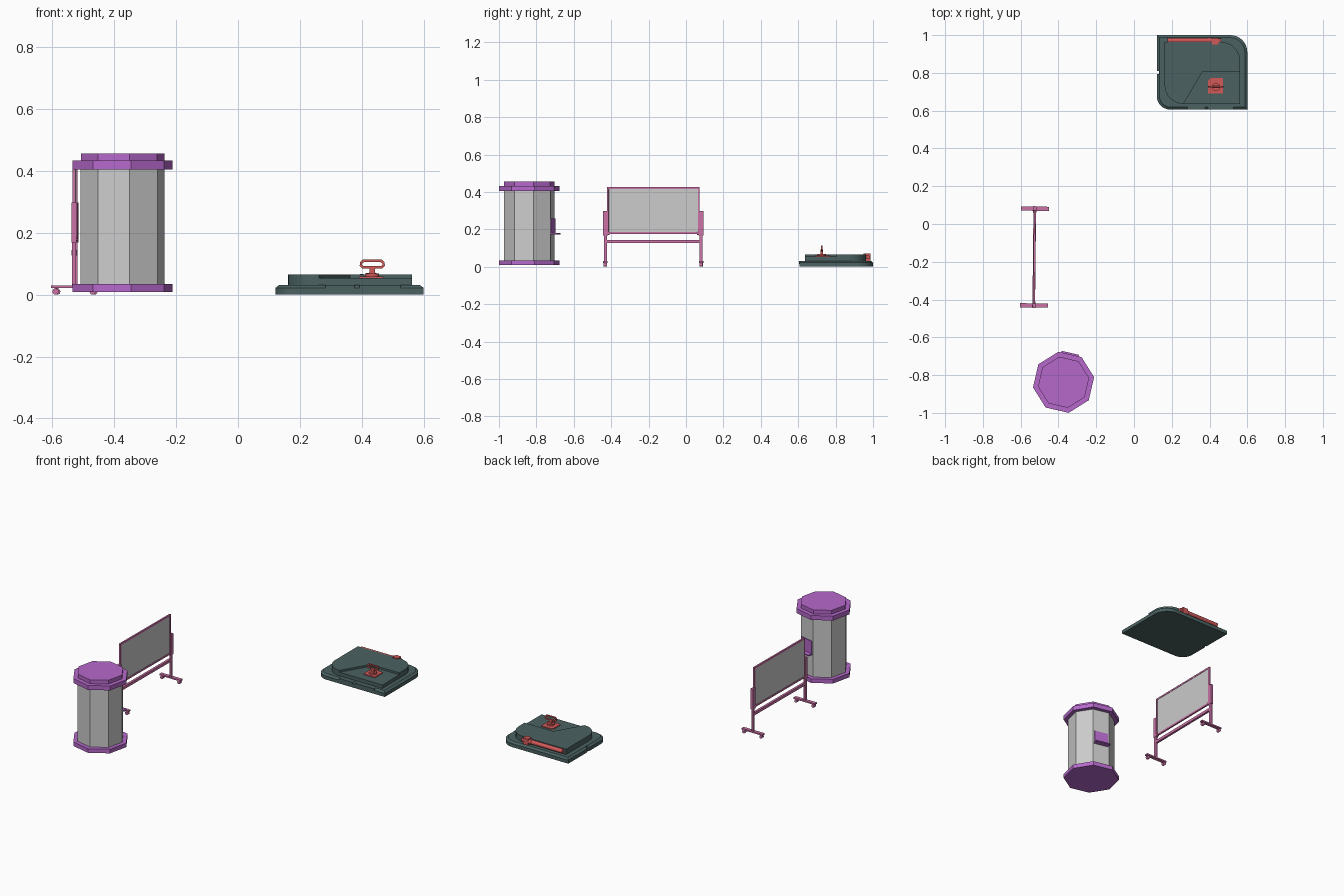
import bpy, bmesh
from math import sin, cos, pi, radians
from mathutils import Matrix, Vector

if "Cube" in bpy.data.objects:
    bpy.data.objects.remove(bpy.data.objects["Cube"])


def material(name, rgb):
    m = bpy.data.materials.new(name)
    m.diffuse_color = (*rgb, 1)
    m.use_nodes = True
    m.node_tree.nodes["Principled BSDF"].inputs["Base Color"].default_value = m.diffuse_color
    return m


PURPLE = material("purple", (0.47, 0.14, 0.60))
PINK = material("pink", (0.60, 0.17, 0.38))
TEAL = material("teal", (0.07, 0.12, 0.12))
RED = material("red", (0.65, 0.10, 0.10))
I = Matrix.Identity(4)


def finish(name, bm, mat=None, M=I):
    bmesh.ops.recalc_face_normals(bm, faces=bm.faces)
    bm.transform(M)
    me = bpy.data.meshes.new(name)
    bm.to_mesh(me)
    bm.free()
    ob = bpy.data.objects.new(name, me)
    bpy.context.collection.objects.link(ob)
    if mat:
        me.materials.append(mat)
    return ob


def box(name, lo, hi, mat=None, M=I):
    bm = bmesh.new()
    bmesh.ops.create_cube(bm, size=1)
    lo, hi = Vector(lo), Vector(hi)
    for v in bm.verts:
        v.co = (lo + hi) / 2 + v.co * (hi - lo)
    return finish(name, bm, mat, M)


def loft(name, layers, mat=None, M=I):
    """Solid through stacked (2D outline, height) layers."""
    bm = bmesh.new()
    rings = [[bm.verts.new((x, y, z)) for x, y in pts] for pts, z in layers]
    n = len(rings[0])
    for a, b in zip(rings, rings[1:]):
        for i in range(n):
            j = (i + 1) % n
            bm.faces.new((a[i], a[j], b[j], b[i]))
    bm.faces.new(rings[0][::-1])
    bm.faces.new(rings[-1])
    return finish(name, bm, mat, M)


def cylinder(name, centre, axis, r, depth, sides, mat, M=I):
    bm = bmesh.new()
    bmesh.ops.create_cone(bm, cap_ends=True, segments=sides, radius1=r, radius2=r, depth=depth)
    rot = Vector((0, 0, 1)).rotation_difference(Vector(axis)).to_matrix().to_4x4()
    ob = finish(name, bm, mat, M @ Matrix.Translation(centre) @ rot)
    for p in ob.data.polygons:
        p.use_smooth = len(p.vertices) == 4
    return ob


def arc(cx, cy, r, a0, a1, n=8):
    return [(cx + r * cos(radians(a0 + (a1 - a0) * i / n)),
             cy + r * sin(radians(a0 + (a1 - a0) * i / n))) for i in range(n + 1)]


# Octagonal booth
BOOTH = Matrix.Translation((-0.373, -0.838, 0)) @ Matrix.Rotation(radians(9.5), 4, 'Z')


def octagon(name, r, z0, z1, mat=None):
    pts = [(r * cos(i * pi / 4), r * sin(i * pi / 4)) for i in range(8)]
    loft(name, [(pts, z0), (pts, z1)], mat, BOOTH)


octagon("booth_base", 0.164, 0.008, 0.034, PURPLE)
octagon("booth_body", 0.138, 0.030, 0.410)
octagon("booth_top_ring", 0.164, 0.405, 0.433, PURPLE)
octagon("booth_lid", 0.137, 0.430, 0.457, PURPLE)
# Counter panel and ledge on the rear face
FACE = BOOTH @ Matrix.Rotation(radians(67.5), 4, 'Z')
box("counter_panel", (0.124, -0.044, 0.175), (0.133, 0.044, 0.258), PURPLE, FACE)
box("counter_ledge", (0.124, -0.047, 0.173), (0.160, 0.047, 0.180), PURPLE, FACE)

# Board on a wheeled frame
STAND = Matrix.Translation((-0.527, -0.175, 0)) @ Matrix.Rotation(radians(-0.6), 4, 'Z')
box("board_panel", (-0.003, -0.24, 0.18), (0.003, 0.24, 0.42), None, STAND)
for z0, z1, tag in ((0.174, 0.185, "bottom"), (0.416, 0.426, "top")):
    box("board_frame_" + tag, (-0.005, -0.247, z0), (0.005, 0.247, z1), PINK, STAND)
box("cross_bar", (-0.008, -0.256, 0.127), (0.006, 0.256, 0.144), PINK, STAND)
for s, tag in ((-1, "near"), (1, "far")):
    box("board_frame_" + tag, (-0.005, s * 0.243 - 0.005, 0.174), (0.005, s * 0.243 + 0.005, 0.426), PINK, STAND)
    y = s * 0.256
    box("post_" + tag, (-0.006, y - 0.008, 0.025), (0.006, y + 0.008, 0.298), PINK, STAND)
    box("sleeve_" + tag, (-0.008, y - 0.013, 0.168), (0.008, y + 0.013, 0.298), PINK, STAND)
    cylinder("pivot_" + tag, (0, s * 0.25, 0.178), (0, 1, 0), 0.009, 0.03, 12, PINK, STAND)
    box("foot_bar_" + tag, (-0.074, y - 0.011, 0.021), (0.074, y + 0.011, 0.030), PINK, STAND)
    for x in (-0.06, 0.06):
        box("caster_stem", (x - 0.004, y - 0.004, 0.010), (x + 0.004, y + 0.004, 0.022), PINK, STAND)
        cylinder("caster_wheel", (x, y, 0.010), (0, 1, 0), 0.010, 0.018, 16, PINK, STAND)


# Hatch panel: two opposite corners rounded
def hatch_outline(x0, y0, x1, y1, r_bl, r_tr):
    return ([(x0, y1)] + arc(x0 + r_bl, y0 + r_bl, r_bl, 180, 270)
            + [(x1, y0)] + arc(x1 - r_tr, y1 - r_tr, r_tr, 0, 90))


outer = hatch_outline(0.121, 0.606, 0.600, 1.000, 0.07, 0.09)
inner = hatch_outline(0.134, 0.619, 0.587, 0.987, 0.06, 0.08)
base = loft("hatch_base", [(outer, 0), (outer, 0.022), (inner, 0.032)], TEAL)
block = hatch_outline(0.162, 0.636, 0.562, 0.963, 0.10, 0.10)
loft("hatch_block", [(block, 0.028), (block, 0.054)], TEAL)
raised = ([(0.162, 0.963)] + arc(0.262, 0.736, 0.10, 180, 270)
          + [(0.362, 0.805), (0.562, 0.805)] + arc(0.462, 0.863, 0.10, 0, 90))
loft("hatch_raised_top", [(raised, 0.050), (raised, 0.066)], TEAL)
# Front edge blocks
for x0, x1 in ((0.282, 0.376), (0.392, 0.526)):
    box("hatch_edge_block", (x0, 0.605, 0.015), (x1, 0.63, 0.032), TEAL)
# Notch in the left edge
cutter = box("notch_cutter", (0.10, 0.795, -0.02), (0.133, 0.810, 0.06))
cutter.hide_render = True
cutter.hide_viewport = True
cut = base.modifiers.new("notch", 'BOOLEAN')
cut.object = cutter
cut.operation = 'DIFFERENCE'
cut.solver = 'EXACT'

# Turning handle in the recess
CX, CY = 0.434, 0.726
plate = [(0.391, 0.690), (0.471, 0.690), (0.471, 0.772), (0.405, 0.772), (0.391, 0.758)]
loft("handle_plate", [(plate, 0.052), (plate, 0.059)], RED)
cylinder("handle_hub", (CX, CY, 0.063), (0, 0, 1), 0.022, 0.012, 20, RED)
loft("handle_stem", [([(CX + a * w, CY + b * 0.006) for a, b in ((-1, -1), (1, -1), (1, 1), (-1, 1))], z)
                     for z, w in ((0.06, 0.018), (0.07, 0.010), (0.082, 0.008), (0.092, 0.018))], RED)


def handle_ring(w, h, t):
    """Closed eight-sided loop of outer points, paired with an inner loop."""
    prof = [(-0.8, -1), (0.8, -1), (1, -0.4), (0.95, 0.5), (0.75, 1), (-0.75, 1), (-0.95, 0.5), (-1, -0.4)]
    bm = bmesh.new()
    loops = [[bm.verts.new((CX + p * (w - d), CY + y, 0.099 + q * (h - d))) for p, q in prof]
             for d, y in ((0, -0.004), (0, 0.004), (t, 0.004), (t, -0.004))]
    for k in range(4):
        a, b = loops[k], loops[(k + 1) % 4]
        for i in range(8):
            j = (i + 1) % 8
            bm.faces.new((a[i], a[j], b[j], b[i]))
    finish("handle_grip", bm, RED)


handle_ring(0.041, 0.0145, 0.0075)

# Bar along the rear edge
cylinder("rear_bar", (0.305, 0.972, 0.052), (1, 0, 0), 0.013, 0.255, 12, RED)
cylinder("rear_bar_collar", (0.40, 0.972, 0.052), (1, 0, 0), 0.015, 0.012, 12, RED)
box("rear_bar_head", (0.412, 0.950, 0.032), (0.448, 0.986, 0.070), RED)
cylinder("rear_bar_tip", (0.452, 0.970, 0.052), (1, 0, 0), 0.012, 0.016, 12, RED)
